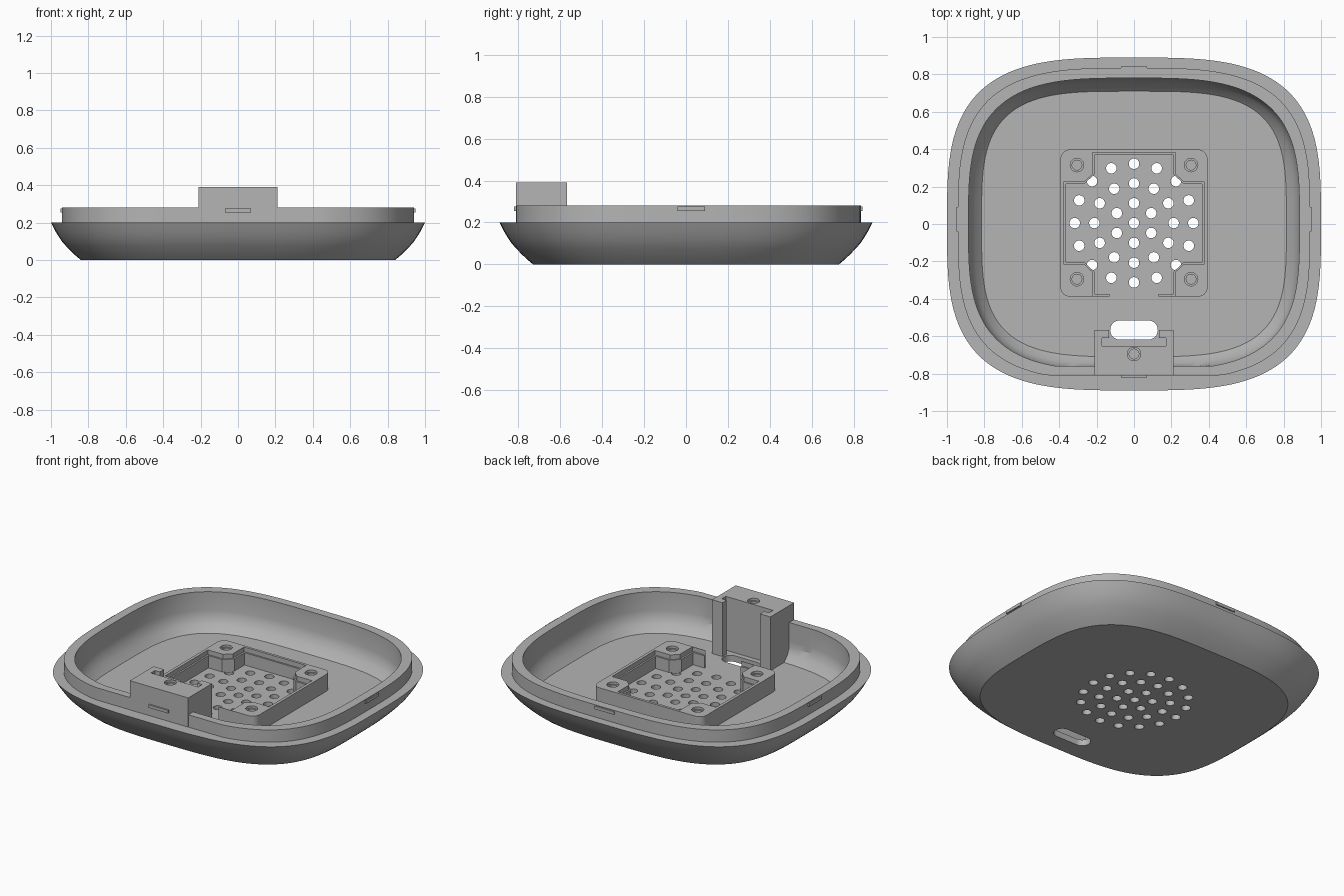
import bpy, bmesh, math

cube = bpy.data.objects.get("Cube")
if cube:
    bpy.data.objects.remove(cube, do_unlink=True)

grey = bpy.data.materials.new("matte grey plastic")
grey.use_nodes = True
grey.diffuse_color = (0.46, 0.46, 0.46, 1)
bsdf = next(n for n in grey.node_tree.nodes if n.type == 'BSDF_PRINCIPLED')
bsdf.inputs["Base Color"].default_value = grey.diffuse_color
bsdf.inputs["Roughness"].default_value = 0.7


def loft(name, rings):
    """Skin a stack of equal-length point rings and cap both ends."""
    bm = bmesh.new()
    loops = [[bm.verts.new(p) for p in ring] for ring in rings]
    n = len(loops[0])
    for a, b in zip(loops, loops[1:]):
        for i in range(n):
            j = (i + 1) % n
            bm.faces.new((a[i], a[j], b[j], b[i]))
    bm.faces.new(loops[0][::-1])
    bm.faces.new(loops[-1])
    bmesh.ops.recalc_face_normals(bm, faces=bm.faces)
    mesh = bpy.data.meshes.new(name)
    bm.to_mesh(mesh)
    bm.free()
    mesh.materials.append(grey)
    obj = bpy.data.objects.new(name, mesh)
    bpy.context.collection.objects.link(obj)
    return obj


def prism(name, outline, z0, z1):
    return loft(name, [[(x, y, z) for x, y in outline] for z in (z0, z1)])


def box(name, x0, x1, y0, y1, z0, z1):
    return prism(name, [(x0, y0), (x1, y0), (x1, y1), (x0, y1)], z0, z1)


def rounded(cx, cy, w, d, r, steps=8):
    """Rounded rectangle outline from half sizes w and d."""
    pts = []
    for k, (sx, sy) in enumerate([(1, 1), (-1, 1), (-1, -1), (1, -1)]):
        for i in range(steps + 1):
            t = math.pi / 2 * (k + i / steps)
            pts.append((cx + sx * (w - r) + r * math.cos(t),
                        cy + sy * (d - r) + r * math.sin(t)))
    return pts


def circle(cx, cy, r, n=24):
    return [(cx + r * math.cos(2 * math.pi * i / n),
             cy + r * math.sin(2 * math.pi * i / n)) for i in range(n)]


def cut(target, cutter):
    cutter.hide_render = True
    mod = target.modifiers.new("cut", 'BOOLEAN')
    mod.operation = 'DIFFERENCE'
    mod.solver = 'EXACT'
    mod.object = cutter
    bpy.context.view_layer.objects.active = target
    bpy.ops.object.modifier_apply(modifier=mod.name)
    bpy.data.objects.remove(cutter, do_unlink=True)


def screw_hole(target, x, y, top):
    cut(target, prism("cutter", circle(x, y, 0.026), top - 0.08, top + 0.02))
    cut(target, prism("cutter", circle(x, y, 0.036), top - 0.015, top + 0.02))


def squircle(a, b, z, front=-2, power=3.3, n=128):
    """Rounded-square ring, flattened where it passes the front limit."""
    def curve(v):
        return math.copysign(abs(v) ** (2 / power), v)
    ring = []
    for i in range(n):
        t = 2 * math.pi * i / n
        ring.append((a * curve(math.cos(t)), max(front, b * curve(math.sin(t))), z))
    return ring


# Shell: curved outside, stepped lip, hollow inside
FLOOR, STEP, RIM = 0.04, 0.2, 0.28
rings = [squircle(a, a - 0.11, z) for a, z in
         [(0.84, 0), (0.87, 0.025), (0.896, 0.05), (0.92, 0.075), (0.942, 0.1),
          (0.962, 0.13), (0.98, 0.16), (1, STEP)]]
rings += [squircle(0.942, 0.835, STEP, -0.81), squircle(0.942, 0.835, RIM, -0.81),
          squircle(0.885, 0.78, RIM, -0.76)]
rings += [squircle(a, a - 0.105, z, -0.76, p) for a, z, p in
          [(0.885, 0.16, 3.3), (0.874, 0.12, 3.4), (0.852, 0.08, 3.5),
           (0.815, FLOOR, 3.6)]]
shell = loft("shell", rings)

# Speaker grille: rings of round holes
CY = 0.005
spots = [(0, CY)]
for count, radius in [(6, 0.106), (12, 0.212), (16, 0.317)]:
    for i in range(count):
        t = math.pi / 2 + 2 * math.pi * i / count
        spots.append((radius * math.cos(t), CY + radius * math.sin(t)))
for x, y in spots:
    cut(shell, prism("cutter", circle(x, y, 0.028), -0.1, 0.1))

# Cable slot
cut(shell, prism("cutter", rounded(0, -0.567, 0.127, 0.051, 0.05), -0.1, 0.1))

# Mounting frame with a cross-shaped pocket open at the front
FRAME_TOP = 0.15
frame = prism("mounting_frame", rounded(0, CY, 0.393, 0.393, 0.05), FLOOR - 0.01, FRAME_TOP)


def cross(grow):
    g = grow
    half = [(0.13, -0.5), (0.13, -0.375 - g), (0.212 + g, -0.375 - g),
            (0.212 + g, -0.255), (0.265, -0.205 - g), (0.363 + g, -0.205 - g),
            (0.363 + g, 0.215 + g), (0.265, 0.215 + g), (0.212 + g, 0.265),
            (0.212 + g, 0.37 + g)]
    return half + [(-x, y) for x, y in reversed(half)]


cut(frame, prism("cutter", cross(0), -0.1, 0.3))
cut(frame, prism("cutter", cross(0.011), FRAME_TOP - 0.03, 0.3))
for x in (-0.305, 0.305):
    for y in (-0.295, 0.315):
        screw_hole(frame, x, y, FRAME_TOP)

# Connector block with a T-shaped slot facing the inside
BLOCK_TOP = 0.39
side = [(-0.811, BLOCK_TOP), (-0.811, 0.16), (-0.74, 0.03), (-0.567, 0.03),
        (-0.567, BLOCK_TOP)]
block = loft("connector_block", [[(x, y, z) for y, z in side] for x in (-0.21, 0.21)])
cut(block, box("cutter", -0.17, 0.17, -0.652, -0.61, FLOOR, 0.5))
cut(block, box("cutter", -0.135, 0.135, -0.63, -0.5, 0.02, 0.5))
screw_hole(block, 0, -0.695, BLOCK_TOP)

# Snap tabs around the lip
Z0, Z1 = 0.255, 0.275
box("front_snap_tab", -0.07, 0.07, -0.82, -0.79, Z0, Z1)
box("back_snap_tab", -0.07, 0.07, 0.81, 0.842, Z0, Z1)
for name, s in (("left", 1), ("right", -1)):
    lo, hi = sorted((0.92 * s, 0.95 * s))
    box(name + "_snap_tab", lo, hi, -0.04, 0.09, Z0, Z1)

# Smooth curved walls, keep edges crisp
for obj in (shell, frame, block):
    bpy.ops.object.select_all(action='DESELECT')
    obj.select_set(True)
    bpy.context.view_layer.objects.active = obj
    bpy.ops.object.shade_smooth_by_angle(angle=math.radians(25))
